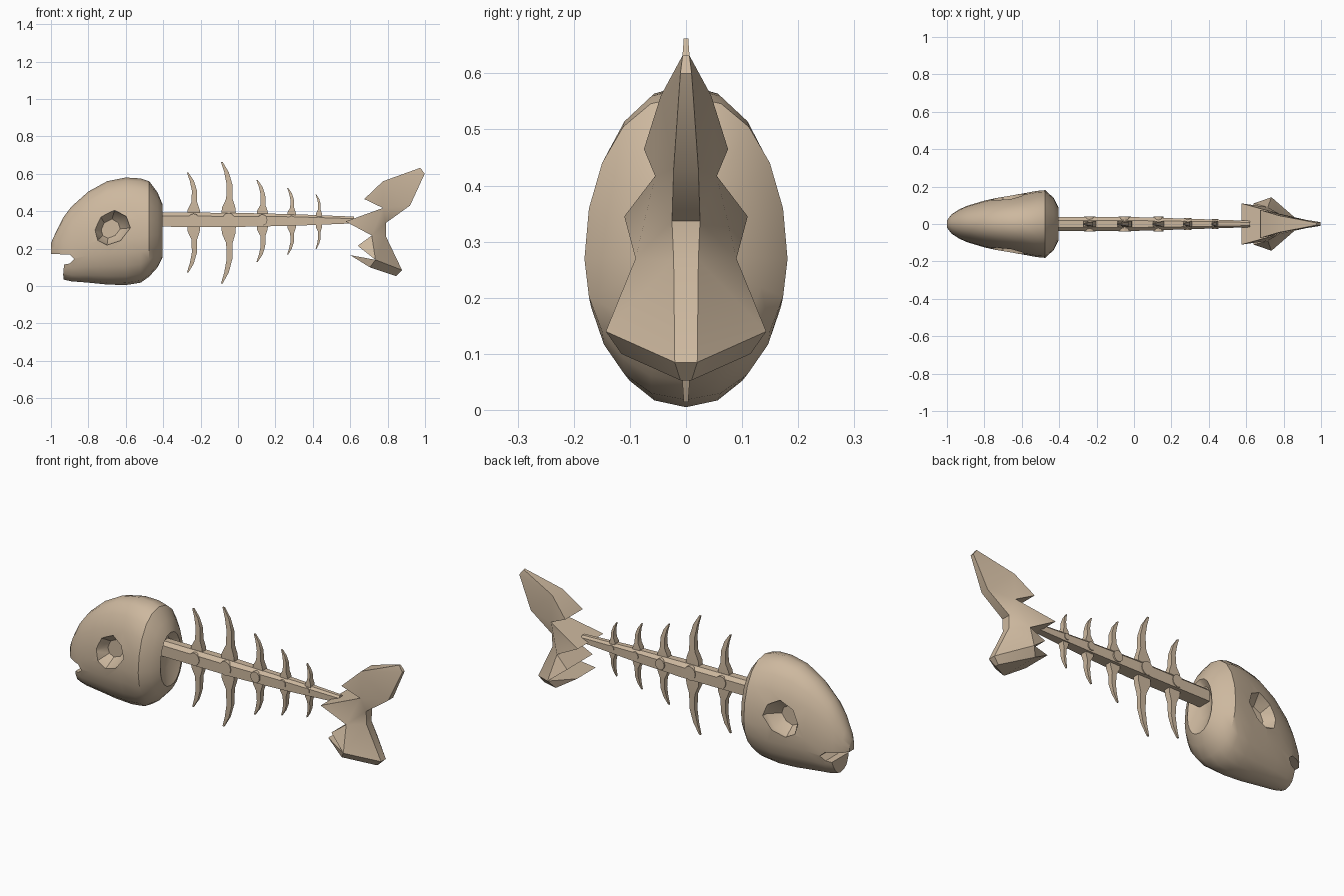
import bpy, bmesh, math
from mathutils import Vector

if "Cube" in bpy.data.objects:
    bpy.data.objects.remove(bpy.data.objects["Cube"])

bone = bpy.data.materials.new("bone tan")
bone.diffuse_color = (0.61, 0.48, 0.345, 1)
bone.use_nodes = True
bone.node_tree.nodes["Principled BSDF"].inputs["Base Color"].default_value = bone.diffuse_color


def make(name, bm):
    bmesh.ops.recalc_face_normals(bm, faces=bm.faces)
    me = bpy.data.meshes.new(name)
    bm.to_mesh(me)
    bm.free()
    ob = bpy.data.objects.new(name, me)
    bpy.context.collection.objects.link(ob)
    me.materials.append(bone)
    return ob


def smooth(ob, deg):
    bpy.ops.object.select_all(action='DESELECT')
    bpy.context.view_layer.objects.active = ob
    ob.select_set(True)
    bpy.ops.object.shade_smooth_by_angle(angle=math.radians(deg))


def loft(name, rings):
    """Skin closed rings of points and cap both ends."""
    bm = bmesh.new()
    vs = [[bm.verts.new(p) for p in r] for r in rings]
    n = len(rings[0])
    for a, b in zip(vs, vs[1:]):
        for i in range(n):
            bm.faces.new((a[i], a[(i + 1) % n], b[(i + 1) % n], b[i]))
    bm.faces.new(vs[0])
    bm.faces.new(vs[-1])
    return make(name, bm)


def slab(name, pts):
    """Front profile (x, z, half thickness), thickened along y."""
    bm = bmesh.new()
    f = [bm.verts.new((x, -w, z)) for x, z, w in pts]
    b = [bm.verts.new((x, w, z)) for x, z, w in pts]
    n = len(pts)
    for i in range(n):
        j = (i + 1) % n
        bm.faces.new((f[i], f[j], b[j], b[i]))
    caps = [bm.faces.new(f), bm.faces.new(b)]
    bm.normal_update()
    bmesh.ops.triangulate(bm, faces=caps)
    return make(name, bm)


def cut(ob, cutter):
    m = ob.modifiers.new("cut", 'BOOLEAN')
    m.operation, m.solver, m.object = 'DIFFERENCE', 'EXACT', cutter
    cutter.hide_render = True
    bpy.context.view_layer.objects.active = ob
    bpy.ops.object.modifier_apply(modifier=m.name)
    bpy.data.objects.remove(cutter)


# head: oval sections along x (x, bottom, top, half width), dented at the back
sections = [(-1.0, .15, .23, .02), (-.975, .10, .285, .052), (-.935, .035, .365, .078),
            (-.89, .025, .425, .098), (-.8, .018, .505, .125), (-.7, .008, .56, .147),
            (-.6, .005, .58, .162), (-.52, .018, .575, .177), (-.475, .05, .56, .181),
            (-.43, .10, .50, .14), (-.405, .15, .44, .09), (-.435, .24, .41, .045)]
rings = []
for x, zb, zt, w in sections:
    zm = zb + .43 * (zt - zb)
    ring = []
    for i in range(20):
        a = 2 * math.pi * i / 20
        s, c = math.sin(a), math.cos(a)
        ring.append((x, w * math.copysign(abs(c) ** .9, c),
                     zm + s * ((zt - zm) if s > 0 else (zm - zb))))
    rings.append(ring)
head = loft("skull", rings)

# mouth notch
mouth = [(-1.1, .175), (-.9, .168), (-.875, .145), (-.90, .12), (-.93, .115),
         (-.935, .06), (-.92, -.05), (-1.1, -.05)]
cut(head, slab("mouth_cutter", [(x, z, .3) for x, z in mouth]))

# angular eye sockets, narrowing inwards
socket = [(-.765, .30), (-.735, .37), (-.66, .405), (-.60, .37),
          (-.58, .31), (-.63, .245), (-.70, .22), (-.75, .245)]
for side in (-1, 1):
    def sock(k, y):
        return [(-.69 + (x + .69) * k, side * y, .30 + (z - .30) * k) for x, z in socket]
    cut(head, loft("socket_cutter", [sock(.55, .075), sock(1, .13), sock(1.15, .25)]))
smooth(head, 35)

# tapered backbone with a slightly ridged top
spine = []
for x, w, lo, mid, hi in [(-.45, .037, .317, .375, .393), (0, .037, .316, .372, .391),
                          (.3, .028, .322, .37, .384), (.62, .017, .335, .36, .371)]:
    spine.append([(x, -w, lo), (x, w, lo), (x, w, mid), (x, w * .5, hi),
                  (x, -w * .5, hi), (x, -w, mid)])
loft("backbone", spine)

# ribs: bowed spikes above and below, with a round joint on the backbone
for i, (x, top, low, r) in enumerate([(-.237, .607, .072, .034), (-.05, .662, .014, .038),
                                      (.13, .567, .128, .030), (.287, .525, .168, .023),
                                      (.433, .49, .198, .017)]):
    for label, base, tip in (("upper", .365, top), ("lower", .34, low)):
        rr = []
        for t, dx, hw, th in [(0, 0, 1.05, .017), (.18, 0, .95, .017), (.34, .10, .45, .015),
                              (.6, .12, .40, .012), (.82, -.3, .32, .008), (1, -.95, .12, .004)]:
            cx, z = x + dx * r, base + (tip - base) * t
            h = hw * r
            rr.append([(cx - h, -th, z), (cx + h, -th, z), (cx + h, th, z), (cx - h, th, z)])
        smooth(loft(f"{label}_rib_{i + 1}", rr), 35)
    jy = .041 if x < .2 else .033 if x < .35 else .027
    loft(f"rib_joint_{i + 1}",
         [[(x + r * .9 * math.cos(k * math.pi / 6), y, .353 + r * math.sin(k * math.pi / 6))
           for k in range(12)] for y in (-jy, jy)])

# tail fin: forked, ragged in front, thick in front and thin behind
tail = slab("tail_fin", [
    (.575, .345, .11), (.775, .417, .055), (.675, .465, .075), (.775, .56, .045),
    (.975, .632, .006), (.998, .60, .010), (.92, .43, .022), (.79, .337, .025),
    (.79, .267, .022), (.877, .085, .02), (.845, .053, .01), (.705, .10, .115),
    (.60, .165, .08), (.735, .14, .143), (.64, .215, .11), (.715, .27, .09)])
smooth(tail, 40)
